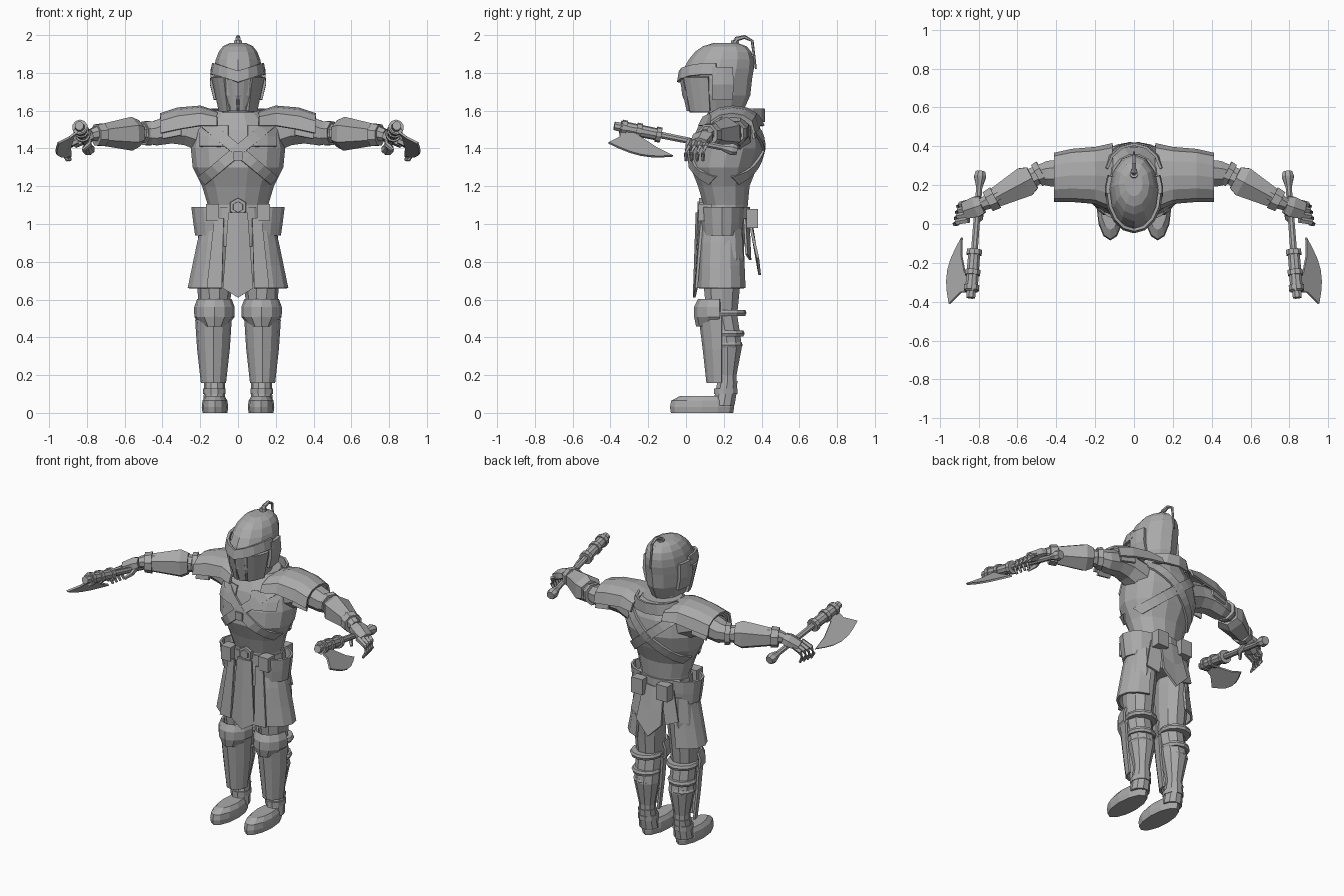
import bpy
from math import sin, cos, radians, sqrt
from mathutils import Vector

cube = bpy.data.objects.get("Cube")
if cube:
    bpy.data.objects.remove(cube)

shade = (.4, .4, .4, 1)
grey = bpy.data.materials.new("plain grey")
grey.use_nodes = True
grey.diffuse_color = shade
grey.node_tree.nodes["Principled BSDF"].inputs["Base Color"].default_value = shade


def build(name, verts, faces, mirror=True, solid=0):
    mesh = bpy.data.meshes.new(name)
    mesh.from_pydata([tuple(v) for v in verts], [], faces)
    mesh.materials.append(grey)
    part = bpy.data.objects.new(name, mesh)
    bpy.context.collection.objects.link(part)
    if solid:
        thickness = part.modifiers.new("thickness", 'SOLIDIFY')
        thickness.thickness, thickness.offset = solid, 0
    if mirror:
        part.modifiers.new("mirror", 'MIRROR').use_mirror_merge = False


def skin_rows(name, rows, closed=True, **options):
    """Skin a list of equally long point rows, capping closed ones."""
    count = len(rows[0])
    faces = []
    for r in range(len(rows) - 1):
        for i in range(count if closed else count - 1):
            j = (i + 1) % count
            a, b = r * count, (r + 1) * count
            faces.append((a + i, a + j, b + j, b + i))
    if closed:
        last = (len(rows) - 1) * count
        faces += [tuple(reversed(range(count))), tuple(range(last, last + count))]
    build(name, [point for row in rows for point in row], faces, **options)


def arc(x, row, start, end, steps):
    """Level ellipse row from (height, centre y, half width, half depth)."""
    z, y, wide, deep = row
    angles = [radians(start + (end - start) * i / steps) for i in range(steps + 1)]
    return [(x + wide * cos(a), y + deep * sin(a), z) for a in angles]


def stack(name, rows, x=0, sides=12):
    rings = [arc(x, row, 0, 360, sides)[:-1] for row in rows]
    skin_rows(name, rings, mirror=x > 0)


def shell(name, rows, start, end, x=0, solid=.014, steps=6, mirror=True):
    rings = [arc(x, row, start, end, steps) for row in rows]
    skin_rows(name, rings, closed=False, solid=solid, mirror=mirror)


def tube(name, points, sides=8, flat=1, mirror=True):
    """Limb along (x, y, z, radius); flat scales its sideways radius."""
    centres = [Vector(p[:3]) for p in points]
    rings = []
    for i, centre in enumerate(centres):
        ahead = centres[min(i + 1, len(centres) - 1)] - centres[max(i - 1, 0)]
        side = ahead.cross(Vector((0, 0, 1)))
        side = side.normalized() if side.length > ahead.length / 20 else Vector((1, 0, 0))
        up = side.cross(ahead).normalized()
        angles = [radians(360 * (k + .5) / sides) for k in range(sides)]
        rings.append([centre + points[i][3] * (side * cos(a) * flat + up * sin(a)) for a in angles])
    skin_rows(name, rings, mirror=mirror)


def box(name, centre, size, mirror=True):
    corners = ((-1, -1), (1, -1), (1, 1), (-1, 1))
    rows = [[Vector(centre) + Vector((i * size[0], j * size[1], k * size[2])) / 2
             for i, j in corners] for k in (-1, 1)]
    skin_rows(name, rows, mirror=mirror)


def flap(name, top, bottom, point, bow):
    """Hanging cloth between (half width, y, z) edges, pointed at its foot."""
    rows = []
    for t in (0, .5, 1):
        w, y, z = Vector(top).lerp(Vector(bottom), t)
        rows.append([(-w, y, z), (0, y + bow, z - point * t), (w, y, z)])
    skin_rows(name, rows, closed=False, solid=.014, mirror=False)


def arch(name, stations):
    """Saddle-shaped plate from (x, centre y, half depth, foot, height)."""
    rows = []
    for x, y, deep, foot, high in stations:
        angles = [radians(180 * k / 6) for k in range(7)]
        rows.append([(x, y - deep * cos(a), foot + high * abs(sin(a)) ** .7) for a in angles])
    skin_rows(name, rows, closed=False, solid=.014)


# Torso and neck: rows of (height, centre y, half width, half depth)
body = [(1, .2, .17, .12), (1.1, .21, .16, .12), (1.2, .2, .19, .14), (1.3, .2, .24, .18),
        (1.4, .22, .25, .19), (1.5, .23, .23, .17), (1.6, .24, .12, .12)]
stack("torso", body, sides=14)
stack("neck", [(1.5, .21, .09, .09), (1.7, .2, .08, .08)])


def chest(x, z, side, lift):
    """Point lifted off the torso; side is -1 in front and 1 behind."""
    for low, high in zip(body, body[1:]):
        if low[0] <= z <= high[0]:
            y, wide, deep = Vector(low[1:]).lerp(Vector(high[1:]), (z - low[0]) / (high[0] - low[0]))
            return x, y + side * (deep * sqrt(max(0, 1 - (x / wide) ** 2)) + lift), z


# Crossed straps, clasp and breast plates
for label, side in (("front", -1), ("back", 1)):
    rows = []
    for i in range(11):
        x, z = -.17 + .036 * i, 1.53 - .03 * i
        rows.append([chest(x + d, z + d, side, .006) for d in (-.02, .02)])
    skin_rows(label + "_cross_straps", rows, closed=False, solid=.014)
box("strap_clasp", (0, .02, 1.36), (.05, .03, .05), mirror=False)
rows = [[chest(x / 20, z, -1, 0) for x in range(1, 5)] for z in (1.41, 1.46, 1.52)]
skin_rows("breast_plates", rows, closed=False, solid=.02)
shell("rear_collar", [(1.54, .25, .17, .16), (1.61, .26, .14, .15)], 10, 170, mirror=False)

# Helmet: tapered jaw under a squared dome
dome = [(1.59, .16, .085, .14), (1.68, .16, .12, .18)]
for k in range(6):
    a = radians(16 * k)
    r = cos(a) ** .6
    dome.append((1.77 + .19 * sin(a), .16 + .05 * sin(a), .13 * r, .19 * r))
stack("helmet", dome)
# Brow band dipping to a point in front
rows = []
for lift in (0, .06):
    ring = arc(0, (1.79 + lift, .16, .14 - lift / 6, .2 - lift / 6), -180, 0, 8)
    rows.append([(x, y, z - max(0, .04 - abs(x) / 3)) for x, y, z in ring])
skin_rows("helmet_brow", rows, closed=False, solid=.016, mirror=False)
# Visor halves, cheek guards and ear plates
low, high = (1.6, .16, .09, .15), (1.78, .16, .13, .19)
shell("visor_halves", [low, high], -87, -65, steps=2)
shell("cheek_guards", [low, high], -60, -12, solid=.03, steps=3)
shell("ear_plates", [(1.66, .17, .12, .18), (1.74, .17, .14, .19), (1.83, .17, .135, .18)],
      -10, 25, solid=.02, steps=2)
# Crest socket and drooping plume
tube("crest_socket", [(0, .25, 1.9, .026), (0, .26, 1.97, .022)], mirror=False)
plume = [(0, .25, 1.94), (0, .27, 1.98), (0, .31, 1.99), (0, .35, 1.97), (0, .37, 1.82)]
tube("crest_plume", [p + (.017 - .003 * i,) for i, p in enumerate(plume)], 6, mirror=False)

# Shoulder plates
arch("shoulder_pads", [(.11, .24, .17, 1.52, .07), (.2, .25, .14, 1.52, .1),
                       (.32, .25, .13, 1.5, .11), (.41, .24, .12, 1.48, .1)])
arch("shoulder_under_pads", [(.3, .25, .12, 1.47, .12), (.4, .25, .11, 1.45, .12)])

# Arms, with guards placed between two points of the forearm
elbow, wrist = Vector((.5, .25, 1.48)), Vector((.78, .1, 1.47))
tube("arms", [(.17, .25, 1.47, .1), (.27, .25, 1.5, .09), (.36, .26, 1.5, .08), (.44, .26, 1.48, .07),
              (*elbow, .052), (.6, .2, 1.48, .06), (.74, .12, 1.48, .045), (*wrist, .034)])


def span(name, start, end, sides, *stops):
    tube(name, [(*start.lerp(end, t), r) for t, r in stops], sides)


span("elbow_bands", elbow, wrist, 8, (-.1, .07), (0, .066))
span("bracers", elbow, wrist, 6, (.08, .07), (.22, .09), (.75, .06))
span("bracer_cuffs", elbow, wrist, 8, (.76, .065), (.9, .06))

# Hands
tube("palms", [(*wrist, .03), (.81, .09, 1.46, .036), (.87, .07, 1.43, .03)], 6, 1.7)
for k in range(4):
    y, reach = .11 - .03 * k, .006 * k
    tube("fingers_" + str(k + 1), [(.85, y, 1.44, .017), (.895 + reach, y - .01, 1.41, .015),
                                   (.905 + reach, y - .02, 1.37, .012),
                                   (.885 + reach, y - .02, 1.335, .008)], 5)
tube("thumbs", [(.79, .08, 1.45, .02), (.79, .03, 1.42, .016), (.82, 0, 1.39, .009)], 5)

# Axes: everything is placed along the shaft line
butt, tip = Vector((.79, .27, 1.39)), Vector((.84, -.38, 1.52))
span("axe_shafts", butt, tip, 8, (.1, .017), (.65, .019))
span("axe_pommels", butt, tip, 8, (0, .026), (.04, .034), (.12, .018))
span("axe_heads", butt, tip, 10, (.62, .032), (.95, .034))
for t in (.64, .8, .92):
    span("axe_ring_" + str(int(t * 100)), butt, tip, 10, (t - .02, .041), (t + .02, .041))
span("axe_caps", butt, tip, 8, (.95, .026), (1, .024))
# Crescent blades: inner edge from the shaft, outer edge bulging away
root, horn, heel = Vector((.85, -.3, 1.49)), Vector((.95, -.41, 1.43)), Vector((.885, -.07, 1.36))
away = Vector((.04, 0, -.03))
outer = [horn.lerp(heel, t / 6) + away * sin(radians(30 * t)) for t in range(7)]
back, front = root + Vector((0, .05, -.01)), root - Vector((0, .05, 0))
inner = [heel.lerp(back, .5) + away / 2, back + away / 2, back, front, front + away]
build("axe_blades", outer + inner, [tuple(range(len(outer + inner)))], solid=.012)

# Belt, buckle, pouches and hip guards
stack("belt", [(1.03, .21, .175, .13), (1.09, .21, .17, .13)])
for label, y, r in (("rim", .07, .052), ("boss", .06, .032)):
    tube("buckle_" + label, [(0, y + .04, 1.09, r), (0, y, 1.09, r * .9)], 6, mirror=False)
box("front_pouches", (.135, .1, 1.06), (.07, .07, .09))
box("back_pouches", (.09, .35, 1.03), (.08, .06, .1))
shell("hip_guards", [(.94, .19, .15, .1), (1.01, .19, .16, .11), (1.09, .19, .17, .115)], -75, 75, x=.07)

# Skirt panels, front strips, tabard and tail
shell("skirt_panels", [(1, .19, .1, .1), (.9, .19, .125, .115), (.78, .19, .15, .12),
                       (.66, .19, .175, .125)], -80, 72, x=.085)
strip = [(.075, .075, 1.03), (.125, .085, 1.03), (.165, .055, .66), (.085, .05, .66)]
build("front_strips", strip, [tuple(range(4))], solid=.014)
flap("tabard", (.05, .07, 1.06), (.08, .055, .66), .05, -.012)
flap("tail", (.07, .33, 1.04), (.09, .38, .82), .09, .01)
strip = [(.05, .33, 1.03), (.13, .31, 1.03), (.17, .32, .84), (.09, .34, .81)]
build("tail_strips", strip, [tuple(range(4))], solid=.012)

# Legs, greaves, knee guards and straps
stack("pelvis", [(.88, .2, .13, .11), (1.02, .2, .165, .12)])
stack("legs", [(.1, .22, .05, .05), (.2, .22, .05, .05), (.35, .22, .08, .08), (.42, .21, .08, .08),
               (.52, .19, .08, .085), (.66, .19, .09, .1), (.82, .2, .1, .11), (.98, .2, .08, .1)],
      x=.125, sides=10)
shell("greaves", [(.16, .19, .06, .075), (.34, .19, .08, .095), (.49, .19, .09, .115),
                  (.51, .19, .08, .1)], -180, 0, x=.13)
shell("knee_guards", [(.46, .18, .06, .12), (.51, .18, .1, .13), (.56, .18, .1, .13),
                      (.6, .18, .085, .11)], -180, 0, x=.125)
for label, z, r in (("knee", .53, .1), ("calf", .42, .09), ("shin", .36, .08)):
    rows = [(z + .016 * k, .22, r - .008 * abs(k), r - .006 * abs(k)) for k in (-1, 0, 1)]
    stack(label + "_straps", rows, x=.13)

# Boots
stack("boots", [(0, .085, .066, .165), (.03, .085, .07, .17), (.065, .085, .066, .163),
                (.09, .1, .05, .13)], x=.122)
stack("boot_shafts", [(.04, .2, .06, .06), (.1, .21, .056, .06), (.17, .22, .055, .055)], x=.125, sides=10)
stack("boot_cuffs", [(.1, .21, .06, .066), (.13, .21, .06, .066)], x=.125, sides=10)
